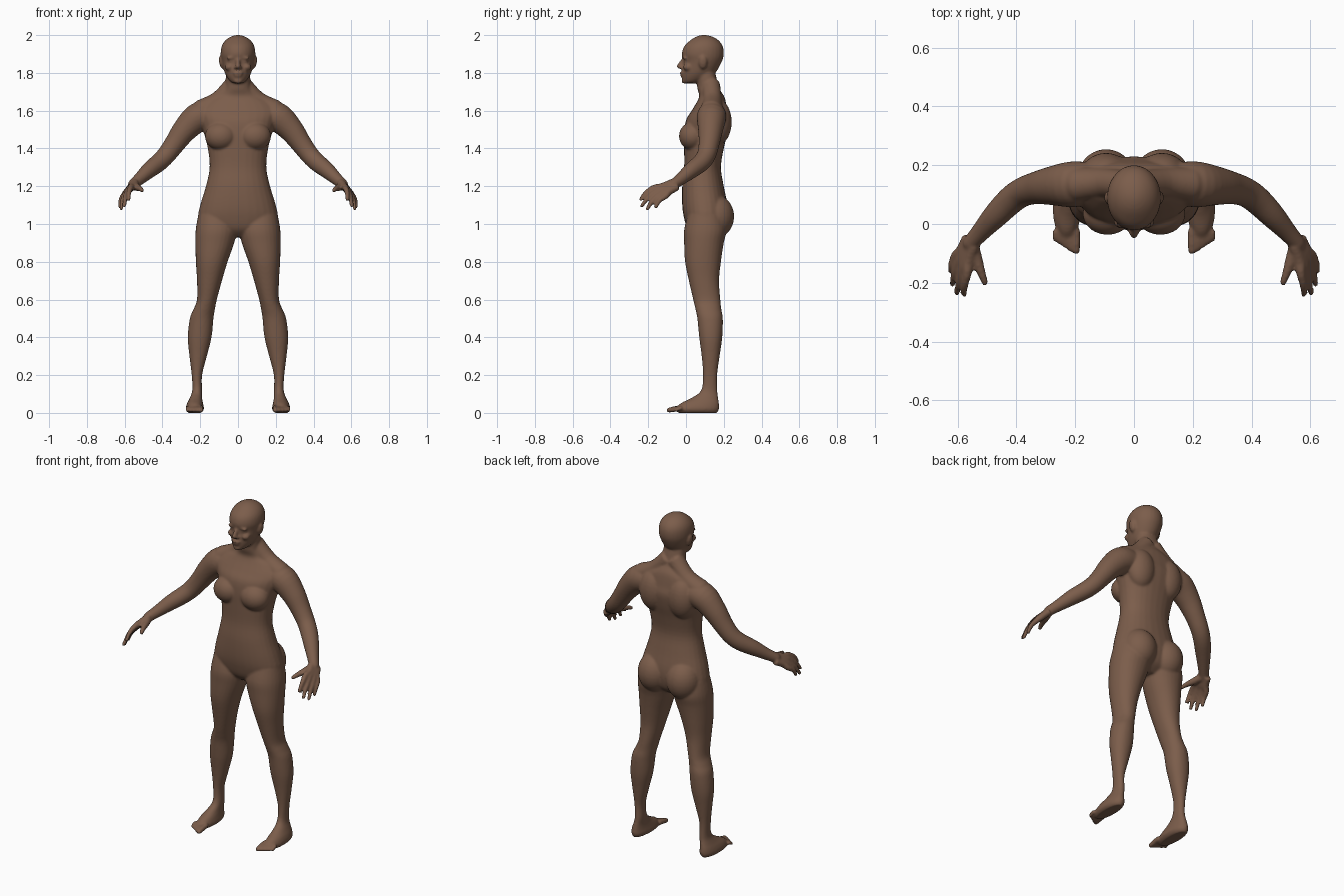
import bpy, bmesh, math
from mathutils import Vector, Matrix

cube = bpy.data.objects.get("Cube")
if cube:
    bpy.data.objects.remove(cube, do_unlink=True)

SIDES = 28
bm = bmesh.new()


def refine(rows, steps=4):
    """Catmull-Rom interpolation of a list of number tuples."""
    rows = [Vector(r) for r in rows]
    padded = [rows[0]] + rows + [rows[-1]]
    out = []
    for a, b, c, d in zip(padded, padded[1:], padded[2:], padded[3:]):
        for i in range(steps):
            t = i / steps
            out.append(b + (c - a) * t / 2 + (a * 2 - b * 5 + c * 4 - d) * t * t / 2
                       + (b * 3 - a - c * 3 + d) * t ** 3 / 2)
    return out + [rows[-1]]


def skin(rings):
    """Bridge rings of points into a closed tube."""
    loops = [[bm.verts.new(p) for p in ring] for ring in rings]
    for lo, hi in zip(loops, loops[1:]):
        for i in range(SIDES):
            j = (i + 1) % SIDES
            bm.faces.new((lo[i], lo[j], hi[j], hi[i]))
    bm.faces.new(loops[0][::-1])
    bm.faces.new(loops[-1])


def circle(power=1.0):
    for i in range(SIDES):
        a = math.tau * i / SIDES
        c, s = math.cos(a), math.sin(a)
        yield math.copysign(abs(c) ** power, c), math.copysign(abs(s) ** power, s)


def stack(sections, side=1, power=1.0):
    """Loft level sections given as (z, x min, x max, y front, y back)."""
    rings = []
    for z, x0, x1, y0, y1 in refine(sections):
        rings.append([Vector((side * ((x0 + x1) + (x1 - x0) * c) / 2,
                              ((y0 + y1) + (y1 - y0) * s) / 2, z))
                      for c, s in circle(power)])
    skin(rings)


def tube(path, side=1):
    """Loft round sections given as (x, y, z, radius) with a rounded tip."""
    pts = refine(path)
    rings = []
    for i, p in enumerate(pts):
        t = (pts[min(i + 1, len(pts) - 1)] - pts[max(i - 1, 0)]).xyz.normalized()
        u = t.cross(Vector((0.3, 0.2, 1))).normalized()
        v = t.cross(u)
        rings.append([p.xyz + (u * c + v * s) * p.w for c, s in circle()])
    for k in (0.5, 0.85):
        rings.append([p.xyz + t * p.w * k + (u * c + v * s) * p.w * math.sqrt(1 - k * k)
                      for c, s in circle()])
    for ring in rings:
        for q in ring:
            q.x *= side
    skin(rings)


def blob(center, radii, side=1, turn=0):
    x, y, z = center
    mat = (Matrix.Translation((x * side, y, z)) @ Matrix.Rotation(turn * side, 4, 'Y')
           @ Matrix.Diagonal((*radii, 1)))
    bmesh.ops.create_uvsphere(bm, u_segments=SIDES, v_segments=16, radius=1, matrix=mat)


# Torso and neck
trunk = [(.93, .09, .05, .15), (.97, .17, .01, .2), (1.03, .21, -.01, .22),
         (1.1, .2, -.02, .22), (1.2, .17, -.02, .2), (1.3, .15, -.01, .185),
         (1.4, .16, -.01, .2), (1.48, .18, -.01, .22), (1.55, .2, 0, .23),
         (1.6, .21, .03, .22), (1.65, .17, .06, .21), (1.68, .11, .07, .2),
         (1.72, .07, .06, .175), (1.78, .065, .055, .16), (1.83, .06, .05, .15)]
stack([(z, -w, w, f, b) for z, w, f, b in trunk], power=0.9)

# Skull and jaw
skull = [(1.745, .025, -.01, .05), (1.76, .046, -.02, .1), (1.8, .07, -.022, .155),
         (1.86, .086, -.014, .19), (1.9, .092, -.022, .2), (1.94, .087, -.01, .195),
         (1.97, .069, .02, .175), (1.99, .042, .05, .145), (2, .014, .08, .11)]
stack([(z, -w, w, f, b) for z, w, f, b in skull])

# Nose, lips and chin
tube([(0, 0, 1.885, .012), (0, -.02, 1.86, .011), (0, -.036, 1.835, .014)])
blob((0, -.02, 1.8), (.028, .013, .008))
blob((0, -.018, 1.785), (.023, .012, .008))
blob((0, -.008, 1.757), (.025, .016, .014))

for side in (1, -1):
    # Face details
    blob((.034, -.005, 1.88), (.03, .012, .008), side, 0.15)
    blob((.033, .002, 1.86), (.017, .013, .009), side)
    blob((.012, -.025, 1.828), (.01, .011, .009), side)
    blob((.045, .01, 1.83), (.025, .025, .02), side)
    blob((.089, .09, 1.855), (.011, .022, .035), side, 0.2)

    # Chest, shoulder blade, trapezius and buttock
    blob((.09, .035, 1.465), (.085, .072, .075), side)
    blob((.095, .17, 1.54), (.085, .072, .12), side)
    tube([(.02, .13, 1.74, .05), (.1, .14, 1.655, .05), (.19, .135, 1.6, .06)], side)
    blob((.095, .155, 1.04), (.098, .1, .115), side)

    # Leg and foot
    stack([(0, .195, .265, -.04, .165), (.02, .18, .277, -.055, .175),
           (.05, .185, .27, -.03, .175), (.08, .19, .255, .03, .17),
           (.12, .19, .242, .08, .166), (.2, .19, .245, .09, .165),
           (.3, .165, .257, .083, .178), (.4, .14, .266, .07, .192),
           (.5, .13, .255, .06, .195), (.55, .122, .235, .05, .187),
           (.6, .112, .217, .038, .182), (.7, .085, .217, .015, .175),
           (.8, .055, .223, -.005, .185), (.9, .02, .226, -.01, .2),
           (.97, .006, .224, -.01, .215), (1.05, .02, .21, .01, .2)], side, 0.95)
    for i in range(5):
        x, r = .197 + i * .018, .015 - i * .0012
        tube([(x, -.02, .027, r), (x, -.06 + i * .005, .021, r),
              (x, -.092 + i * .01, .014, r * .9)], side)

    # Arm
    tube([(.14, .14, 1.575, .07), (.21, .135, 1.565, .078), (.28, .13, 1.5, .066),
          (.335, .122, 1.425, .055), (.38, .108, 1.365, .05), (.42, .08, 1.325, .048),
          (.47, .03, 1.285, .043), (.52, -.025, 1.24, .033), (.555, -.065, 1.21, .028)], side)

    # Hand: each finger runs from the wrist over its knuckle to the tip
    wrist = Vector((.555, -.06, 1.208))
    tips = [(.578, -.24, 1.13), (.602, -.235, 1.095), (.618, -.205, 1.08), (.624, -.16, 1.09)]
    for i, tip in enumerate(tips):
        k = i / 3
        spread = Vector((.04, .06, -.045)) * (k - 0.5)
        knuckle = Vector((.588, -.138, 1.17)) + spread
        bend = knuckle.lerp(Vector(tip), 0.5) + Vector((.004, -.006, .006))
        tube([(*(wrist + spread * 0.5), .02), (*wrist.lerp(knuckle, 0.6), .019),
              (*knuckle, .016), (*bend, .013), (*tip, .01)], side)
    tube([(.55, -.07, 1.205, .022), (.535, -.12, 1.195, .02),
          (.52, -.165, 1.188, .015), (.507, -.2, 1.178, .011)], side)

bmesh.ops.recalc_face_normals(bm, faces=bm.faces)
mesh = bpy.data.meshes.new("human_figure")
bm.to_mesh(mesh)
bm.free()
figure = bpy.data.objects.new("human_figure", mesh)
bpy.context.collection.objects.link(figure)

# Fuse all parts into one smooth skin
fuse = figure.modifiers.new("fuse", 'REMESH')
fuse.mode = 'VOXEL'
fuse.voxel_size = 0.0065
fuse.use_smooth_shade = True
relax = figure.modifiers.new("relax", 'SMOOTH')
relax.factor = 0.5
relax.iterations = 6

skin_brown = bpy.data.materials.new("skin_brown")
skin_brown.use_nodes = True
color = (0.2, 0.11, 0.07, 1)
skin_brown.diffuse_color = color
skin_brown.node_tree.nodes["Principled BSDF"].inputs["Base Color"].default_value = color
mesh.materials.append(skin_brown)
mesh.polygons.foreach_set("use_smooth", [True] * len(mesh.polygons))
